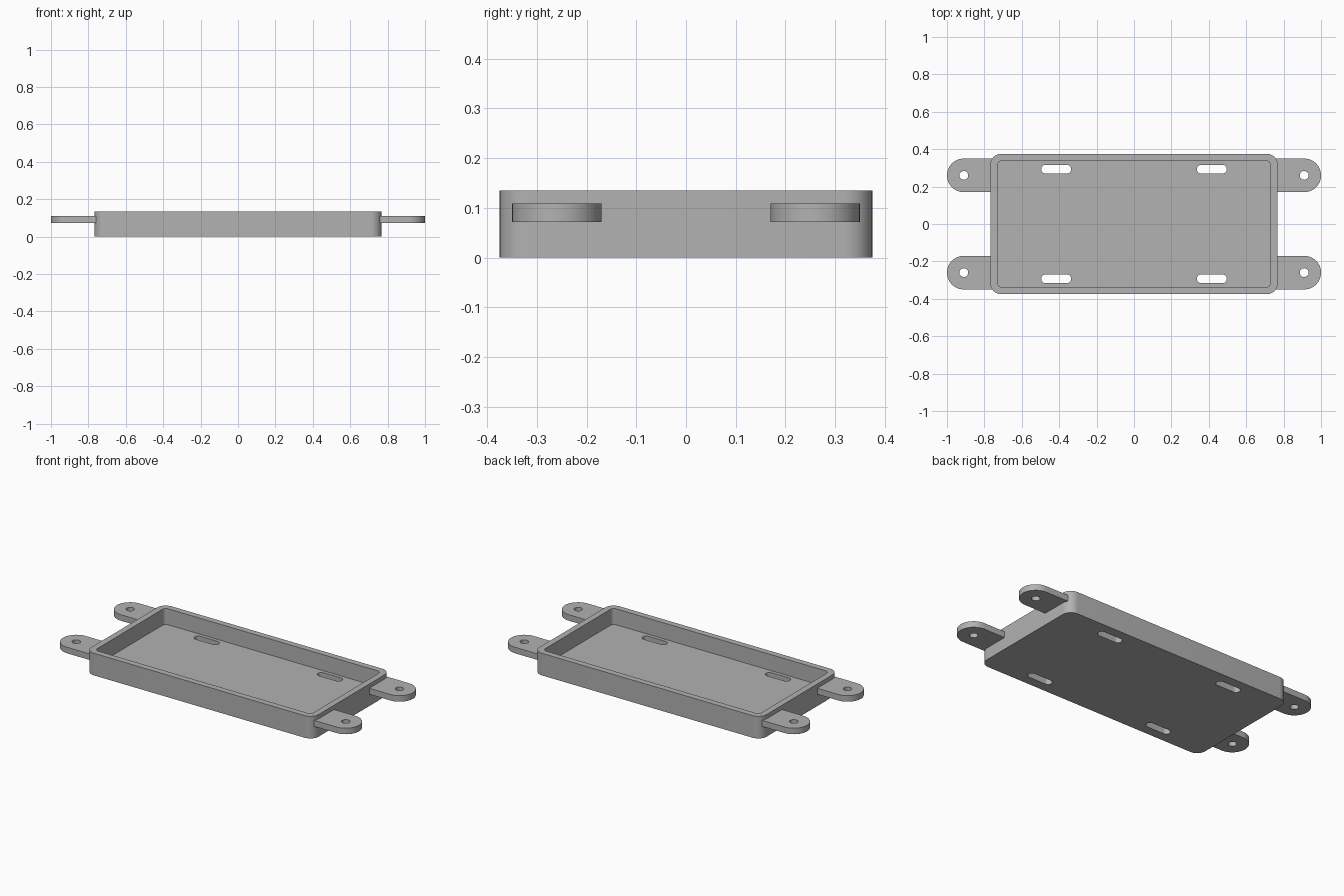
import bpy
import bmesh
from math import pi, cos, sin, radians
from mathutils import Vector

if "Cube" in bpy.data.objects:
    bpy.data.objects.remove(bpy.data.objects["Cube"], do_unlink=True)

grey = bpy.data.materials.new("plain grey")
grey.use_nodes = True
grey.diffuse_color = (0.445, 0.445, 0.445, 1)
grey.node_tree.nodes["Principled BSDF"].inputs["Base Color"].default_value = grey.diffuse_color


def rounded(hx, hy, r, cx=0, cy=0, steps=12):
    """Counter-clockwise rounded rectangle outline."""
    pts = []
    for k, (sx, sy) in enumerate([(1, 1), (-1, 1), (-1, -1), (1, -1)]):
        for i in range(steps + 1):
            a = (k + i / steps) * pi / 2
            p = Vector((cx + sx * (hx - r) + r * cos(a), cy + sy * (hy - r) + r * sin(a)))
            if not pts or (p - pts[-1]).length > 1e-5:
                pts.append(p)
    if (pts[0] - pts[-1]).length < 1e-5:
        pts.pop()
    return pts


def prism(name, outline, z0, z1):
    """Extrude an outline between two heights."""
    bm = bmesh.new()
    base = bm.faces.new([bm.verts.new((p[0], p[1], z0)) for p in outline])
    top = bmesh.ops.extrude_face_region(bm, geom=[base])["geom"]
    verts = [v for v in top if isinstance(v, bmesh.types.BMVert)]
    bmesh.ops.translate(bm, verts=verts, vec=(0, 0, z1 - z0))
    bmesh.ops.recalc_face_normals(bm, faces=bm.faces)
    mesh = bpy.data.meshes.new(name)
    bm.to_mesh(mesh)
    bm.free()
    mesh.materials.append(grey)
    obj = bpy.data.objects.new(name, mesh)
    bpy.context.collection.objects.link(obj)
    return obj


def cut(obj, cutter):
    """Subtract a cutter, apply the result and discard the cutter."""
    mod = obj.modifiers.new("cut", 'BOOLEAN')
    mod.operation = 'DIFFERENCE'
    mod.solver = 'EXACT'
    mod.object = cutter
    bpy.context.view_layer.objects.active = obj
    bpy.ops.object.modifier_apply(modifier=mod.name)
    bpy.data.objects.remove(cutter, do_unlink=True)


def finish(obj):
    obj.data.shade_smooth()
    obj.data.set_sharp_from_angle(angle=radians(30))


HEIGHT, FLOOR = 0.135, 0.0375
TAB_Z0, TAB_Z1 = 0.072, 0.109
signs = [(x, y) for x in (1, -1) for y in (1, -1)]

# Open tray with a hollow interior
tray = prism("tray", rounded(0.768, 0.375, 0.057), 0, HEIGHT)
cut(tray, prism("hollow_cutter", rounded(0.7305, 0.3375, 0.025), FLOOR, HEIGHT + 0.1))

# Four rounded slots through the floor
for sx, sy in signs:
    slot = rounded(0.08, 0.0235, 0.0235, sx * 0.416, sy * 0.293)
    cut(tray, prism("slot_cutter", slot, -0.05, FLOOR + 0.03))
finish(tray)

# Four mounting tabs with round ends and screw holes
for sx, sy in signs:
    side = ("left" if sx > 0 else "right") + ("_back" if sy > 0 else "_front")
    cx, cy, r = 0.91, sy * 0.26, 0.09
    arc = [(sx * (cx + r * cos(a)), cy + r * sin(a))
           for a in (-pi / 2 + pi * i / 24 for i in range(25))]
    outline = arc + [(sx * 0.745, cy + r), (sx * 0.745, cy - r)]
    tab = prism(side + "_mounting_tab", outline, TAB_Z0, TAB_Z1)
    hole = rounded(0.0235, 0.0235, 0.0235, sx * cx, cy, 8)
    cut(tab, prism("hole_cutter", hole, 0, HEIGHT + 0.1))
    finish(tab)
